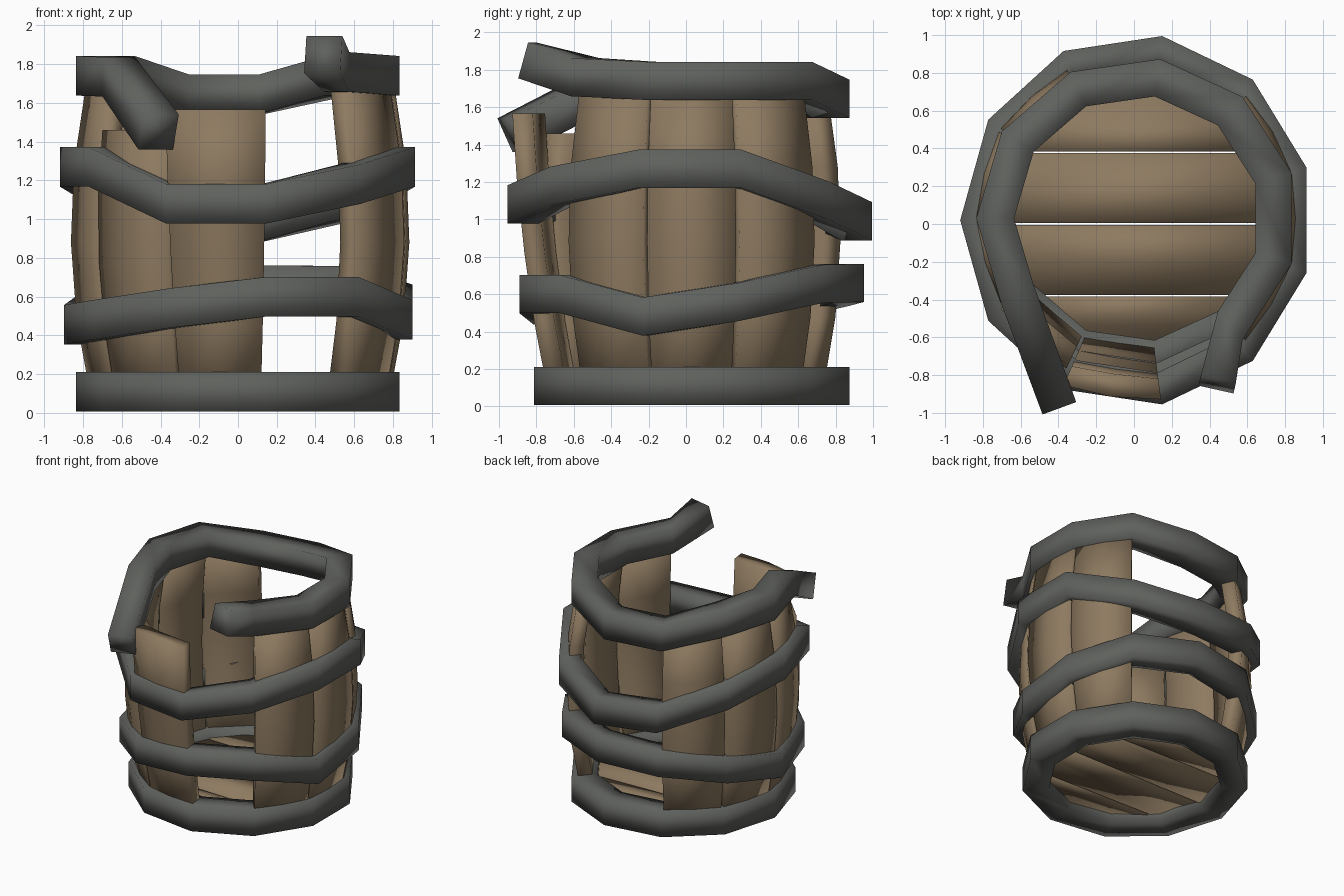
import bpy, bmesh, math, random
from mathutils import Vector

if "Cube" in bpy.data.objects:
    bpy.data.objects.remove(bpy.data.objects["Cube"])

random.seed(4)
N = 11                      # sides of the barrel
CX, CY = 0.017, 0.03        # barrel axis
UP = Vector((0, 0, 1))


def material(name, rgb):
    m = bpy.data.materials.new(name)
    m.diffuse_color = (*rgb, 1)
    m.use_nodes = True
    m.node_tree.nodes["Principled BSDF"].inputs["Base Color"].default_value = m.diffuse_color
    return m


IRON = material("dark_iron", (0.115, 0.12, 0.11))
WOOD = material("worn_wood", (0.27, 0.195, 0.118))


def angle(i):
    """Corner i of the barrel, counted from the left (-x) side."""
    return math.pi + i * 2 * math.pi / N


def finish(name, bm, mat):
    bmesh.ops.recalc_face_normals(bm, faces=bm.faces)
    me = bpy.data.meshes.new(name)
    bm.to_mesh(me)
    bm.free()
    me.materials.append(mat)
    for p in me.polygons:
        p.use_smooth = True
    ob = bpy.data.objects.new(name, me)
    bpy.context.collection.objects.link(ob)
    return ob


def sweep(name, frames, closed):
    """Square bar through frames of (centre, half side vector, half up vector)."""
    bm = bmesh.new()
    rings = [[bm.verts.new(c + s * a + u * b) for a, b in ((1, 1), (-1, 1), (-1, -1), (1, -1))]
             for c, s, u in frames]
    n = len(rings)
    for i in range(n if closed else n - 1):
        a, b = rings[i], rings[(i + 1) % n]
        for k in range(4):
            bm.faces.new((a[k], a[(k + 1) % 4], b[(k + 1) % 4], b[k]))
    if not closed:
        bm.faces.new(rings[0])
        bm.faces.new(rings[-1])
    return finish(name, bm, IRON)


def hoop_frame(i, z, rx, ry, depth, cx=CX, cy=CY):
    d = Vector((math.cos(angle(i)), math.sin(angle(i)), 0))
    outer = Vector((cx + rx * d.x, cy + ry * d.y, z))
    return outer - d * depth / 2, d * depth / 2, UP * 0.102


def hoop(name, heights, *args):
    sweep(name, [hoop_frame(i, z, *args) for i, z in enumerate(heights)], True)


# Closed hoops: height of each corner, starting at the left and running past the front
hoop("bottom_hoop", [0.108] * N, 0.852, 0.852, 0.2)
hoop("lower_hoop", [0.455, 0.48, 0.54, 0.60, 0.60, 0.48, 0.56, 0.655, 0.66, 0.64, 0.56],
     0.918, 0.93, 0.16, 0.02, 0.03)
hoop("upper_hoop", [1.27, 1.27, 1.08, 1.08, 1.18, 1.27, 1.27, 1.10, 0.99, 1.02, 1.18],
     0.936, 0.985, 0.17, 0.016, 0.02)


# Broken top hoop: open at the front, both ends bent outwards
def end_frame(end, prev):
    t = (end - prev).normalized()
    side = t.cross(UP).normalized()
    return end, side * 0.095, side.cross(t) * 0.1


heights = {4: 1.76, 5: 1.74, 6: 1.74, 7: 1.74, 8: 1.645, 9: 1.645, 10: 1.74, 11: 1.74, 12: 1.735}
body = [hoop_frame(i, z, 0.852, 0.852, 0.2) for i, z in heights.items()]
right_end = end_frame(Vector((0.44, -0.85, 1.85)), body[0][0])
left_end = end_frame(Vector((-0.41, -0.935, 1.45)), body[-1][0])
right_end = (right_end[0], -right_end[1], -right_end[1].cross(right_end[0] - body[0][0]).normalized() * 0.1)
if right_end[2].z < 0:
    right_end = (right_end[0], right_end[1], -right_end[2])
# keep the section the same way round as the neighbouring corner
fix = lambda f, ref: (f[0], f[1] if f[1].dot(ref[1]) > 0 else -f[1], f[2])
sweep("broken_top_hoop",
      [fix(right_end, body[0])] + body + [fix(left_end, body[-1])], False)


def slab(name, grid_a, grid_b):
    """Closed board between two matching grids of points."""
    bm = bmesh.new()
    A = [[bm.verts.new(p) for p in row] for row in grid_a]
    B = [[bm.verts.new(p) for p in row] for row in grid_b]
    r, c = len(A), len(A[0])
    for G in (A, B):
        for i in range(r - 1):
            for j in range(c - 1):
                bm.faces.new((G[i][j], G[i][j + 1], G[i + 1][j + 1], G[i + 1][j]))
    rim = ([(0, j) for j in range(c)] + [(i, c - 1) for i in range(1, r)]
           + [(r - 1, j) for j in range(c - 2, -1, -1)] + [(i, 0) for i in range(r - 2, 0, -1)])
    for (i, j), (k, l) in zip(rim, rim[1:] + rim[:1]):
        bm.faces.new((A[i][j], A[k][l], B[k][l], B[i][j]))
    return finish(name, bm, WOOD)


def stave(i, top=1.68, lean=0.0):
    """Bowed board filling side i of the barrel."""
    a0, a1 = angle(i) + 0.012, angle(i + 1) - 0.012
    outer, inner = [], []
    for k in range(5):
        z = 0.08 + (top - 0.08) * k / 4
        r = 0.88 - 0.085 * ((z - 0.94) / 0.78) ** 2
        r += lean * (max(0, z - 0.3) / 1.26) ** 2
        ro, ri = [], []
        for f, bulge in ((0, 0), (0.5, -0.012), (1, 0)):
            a = a0 + (a1 - a0) * f
            d = Vector((math.cos(a), math.sin(a), 0))
            base = Vector((CX, CY, z))
            ro.append(base + d * (r + bulge))
            ri.append(base + d * (r - 0.11 + bulge * 2))
        outer.append(ro)
        inner.append(ri)
    slab(f"stave_{i + 1}", outer, inner)


# Staves: one missing at the front right, two at the back, two slipped at the front
for i in (0, 4, 5, 6, 9, 10):
    stave(i)
stave(1, 1.46, 0.02)
stave(2, 1.565, 0.14)

# Floor planks, slightly uneven
edges = [-0.70, -0.38, 0.0, 0.38, 0.72]
for n, (y0, y1) in enumerate(zip(edges, edges[1:])):
    tilt = random.uniform(-0.02, 0.02)
    top, low = [], []
    for s in (-1, 1):
        rt, rl = [], []
        for f, crown in ((0, 0), (0.5, 0.015), (1, 0)):
            y = y0 + 0.005 + (y1 - y0 - 0.01) * f
            x = CX + s * math.sqrt(max(0.03, 0.76 ** 2 - (y - CY) ** 2))
            z = 0.13 + tilt * s
            rt.append((x, y, z + crown))
            rl.append((x, y, z - 0.06 + crown))
        top.append(rt)
        low.append(rl)
    slab(f"floor_plank_{n + 1}", top, low)
